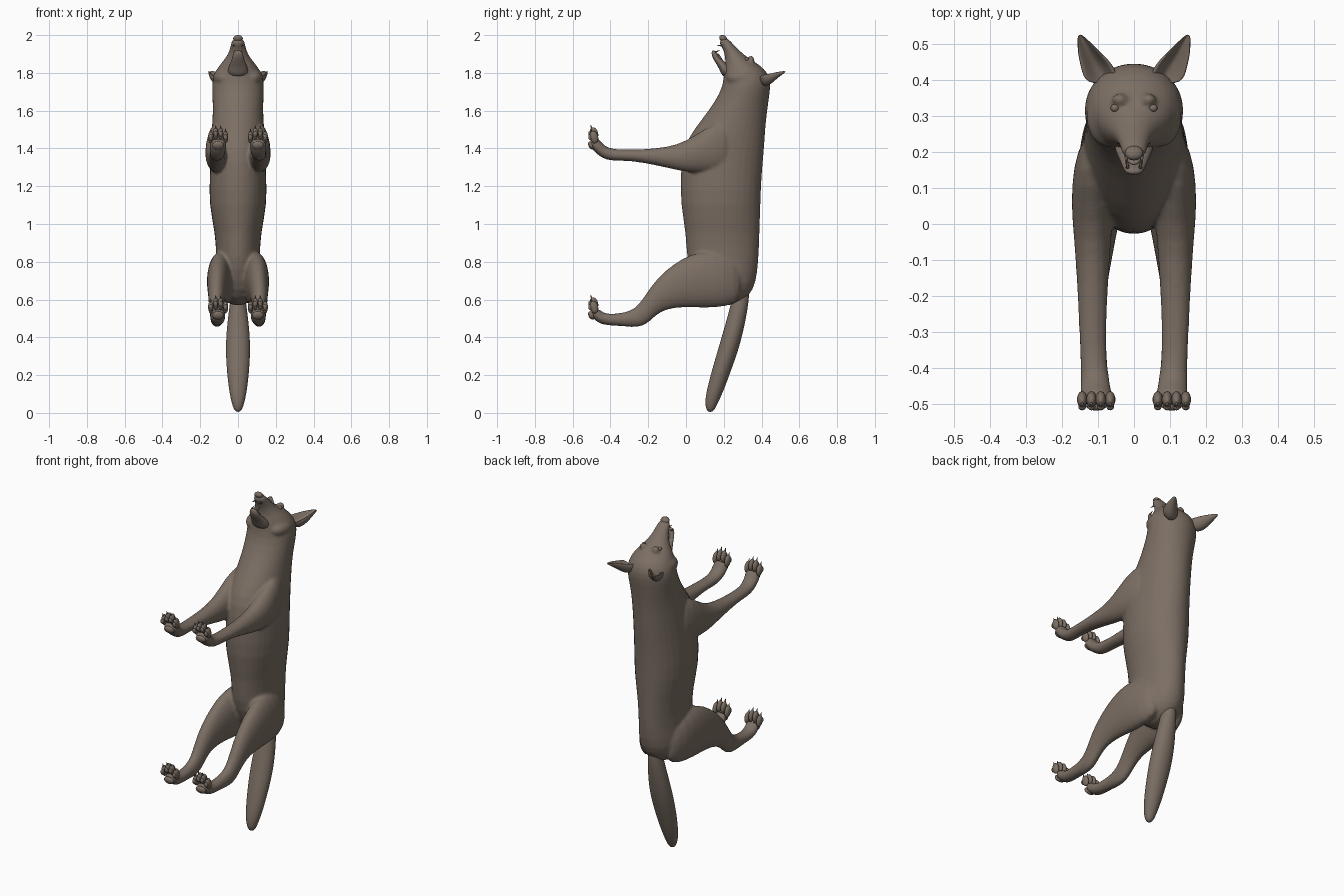
import bpy, bmesh, math
from mathutils import Vector, Matrix

cube = bpy.data.objects.get("Cube")
if cube:
    bpy.data.objects.remove(cube, do_unlink=True)

fur = bpy.data.materials.new("brown_grey_fur")
fur.use_nodes = True
fur_colour = (0.20, 0.158, 0.127, 1)
fur.diffuse_color = fur_colour
fur.node_tree.nodes["Principled BSDF"].inputs["Base Color"].default_value = fur_colour

SIDES = {"left": 1, "right": -1}
RING = 16


def add_loft(bm, rows, side=1, scoop=0.0):
    """Skin elliptical rings; a row holds two outline points (y, z), half width and x."""
    rings = []
    for row in rows:
        y1, z1, y2, z2, half_width = row[:5]
        centre_x = row[5] if len(row) > 5 else 0
        a, b = Vector((0, y1, z1)), Vector((0, y2, z2))
        centre, radius = (a + b) / 2, (a - b) / 2
        centre.x = centre_x * side
        ring = []
        for i in range(RING):
            angle = math.tau * i / RING
            rise = math.sin(angle)
            if rise > 0:
                rise *= 1 - scoop * rise * rise
            across = Vector((half_width * math.cos(angle), 0, 0))
            ring.append(bm.verts.new(centre + 1.02 * (across + radius * rise)))
        rings.append(ring)
    for low, high in zip(rings, rings[1:]):
        for i in range(RING):
            j = (i + 1) % RING
            bm.faces.new((low[i], low[j], high[j], high[i]))
    bm.faces.new(rings[0][::-1])
    bm.faces.new(rings[-1])


def add_ball(bm, place, size, tilt=0.0):
    """Ellipsoid, tilted about the x axis."""
    matrix = (Matrix.Translation(place) @ Matrix.Rotation(tilt, 4, "X")
              @ Matrix.Diagonal((*size, 1)))
    bmesh.ops.create_uvsphere(bm, u_segments=14, v_segments=10, radius=1, matrix=matrix)


def add_spike(bm, place, radius, length, tilt=0.0):
    """Pointed cone for claws and teeth."""
    matrix = Matrix.Translation(place) @ Matrix.Rotation(tilt, 4, "X")
    bmesh.ops.create_cone(bm, cap_ends=True, segments=8, radius1=radius,
                          radius2=radius * 0.15, depth=length, matrix=matrix)


def finish(name, bm, subdivide=0):
    bmesh.ops.recalc_face_normals(bm, faces=bm.faces)
    mesh = bpy.data.meshes.new(name)
    bm.to_mesh(mesh)
    bm.free()
    mesh.materials.append(fur)
    mesh.shade_smooth()
    obj = bpy.data.objects.new(name, mesh)
    bpy.context.collection.objects.link(obj)
    if subdivide:
        obj.modifiers.new("round", "SUBSURF").levels = subdivide
        obj.modifiers["round"].render_levels = subdivide
    return obj


# Trunk, neck and upper head, from rump to muzzle
trunk = [
    (.20, .56, .28, .58, .04), (.10, .60, .335, .62, .09),
    (.04, .70, .37, .68, .125), (0, .82, .385, .80, .115),
    (0, .95, .39, .95, .12), (-.03, 1.1, .395, 1.1, .155),
    (-.03, 1.26, .40, 1.25, .15), (-.02, 1.4, .415, 1.4, .145),
    (.04, 1.5, .42, 1.5, .14), (.12, 1.6, .43, 1.6, .132),
    (.185, 1.7, .445, 1.7, .138), (.20, 1.77, .45, 1.76, .138),
    (.20, 1.82, .425, 1.815, .115), (.21, 1.86, .37, 1.855, .085),
    (.205, 1.885, .32, 1.885, .06), (.20, 1.92, .275, 1.925, .044),
    (.18, 1.95, .235, 1.97, .037), (.172, 1.97, .208, 1.993, .028),
]
# Foreleg from shoulder blade to paw
foreleg = [
    (.25, 1.53, .25, 1.3, .03, .11), (.15, 1.54, .17, 1.28, .05, .12),
    (.05, 1.47, .05, 1.27, .06, .115), (-.04, 1.42, -.03, 1.28, .052, .115),
    (-.15, 1.4, -.15, 1.31, .044, .115), (-.3, 1.392, -.3, 1.337, .037, .115),
    (-.38, 1.396, -.39, 1.333, .037, .112), (-.425, 1.407, -.445, 1.345, .04, .108),
    (-.455, 1.44, -.505, 1.4, .046, .105), (-.465, 1.46, -.515, 1.44, .042, .105),
]
# Hind leg from hip through hock to paw
hind_leg = [
    (.3, .78, .3, .6, .03, .08), (.2, .85, .22, .56, .065, .09),
    (.08, .86, .1, .555, .07, .095), (-.02, .82, 0, .56, .06, .105),
    (-.11, .755, -.07, .555, .05, .11), (-.18, .68, -.14, .535, .042, .115),
    (-.23, .6, -.19, .485, .036, .115), (-.275, .547, -.24, .448, .033, .113),
    (-.34, .528, -.34, .46, .033, .11), (-.41, .522, -.42, .463, .036, .108),
    (-.45, .535, -.475, .475, .041, .106), (-.465, .56, -.515, .535, .043, .105),
]
bm = bmesh.new()
add_loft(bm, trunk)
for side in SIDES.values():
    add_loft(bm, foreleg, side)
    add_loft(bm, hind_leg, side)
    # Cheek ruff and brow
    add_ball(bm, (.075 * side, .30, 1.775), (.06, .09, .05))
    add_ball(bm, (.04 * side, .345, 1.868), (.024, .018, .024))
body = finish("body", bm, 1)
remesh = body.modifiers.new("blend", "REMESH")
remesh.mode = "VOXEL"
remesh.voxel_size = 0.008
remesh.use_smooth_shade = True
relax = body.modifiers.new("relax", "SMOOTH")
relax.factor, relax.iterations = 0.5, 6

# Tail
bm = bmesh.new()
add_loft(bm, [
    (.25, .66, .335, .68, .03), (.24, .58, .335, .60, .042),
    (.20, .44, .31, .46, .06), (.165, .32, .28, .34, .066),
    (.13, .2, .237, .22, .058), (.105, .1, .2, .12, .046),
    (.1, .04, .168, .05, .032), (.115, .002, .145, .005, .015),
])
finish("tail", bm, 2)

# Lower jaw, tongue, teeth and nose
bm = bmesh.new()
add_loft(bm, [
    (.26, 1.8, .195, 1.77, .06), (.225, 1.845, .178, 1.82, .05),
    (.182, 1.875, .152, 1.86, .034), (.165, 1.9, .135, 1.89, .028),
    (.15, 1.922, .136, 1.918, .018),
])
finish("lower_jaw", bm, 2)
bm = bmesh.new()
add_ball(bm, (0, .183, 1.873), (.02, .008, .035), .5)
finish("tongue", bm)
bm = bmesh.new()
for side in SIDES.values():
    add_spike(bm, (.018 * side, .168, 1.915), .005, .026, -1.2)
    add_spike(bm, (.022 * side, .177, 1.945), .005, .026, 1.5)
finish("canine_teeth", bm)
bm = bmesh.new()
add_ball(bm, (0, .197, 1.982), (.026, .022, .017), -.6)
finish("nose", bm)

for label, side in SIDES.items():
    # Scooped ears facing up
    bm = bmesh.new()
    add_loft(bm, [
        (.37, 1.825, .40, 1.725, .05, .085), (.43, 1.828, .445, 1.735, .047, .101),
        (.47, 1.826, .475, 1.765, .034, .122), (.505, 1.82, .508, 1.79, .017, .14),
        (.525, 1.814, .527, 1.803, .006, .15),
    ], side, scoop=1.5)
    finish(f"{label}_ear", bm, 2)

    bm = bmesh.new()
    add_ball(bm, (.053 * side, .322, 1.873), (.012, .011, .01))
    finish(f"{label}_eye", bm)

    # Toes, claws and pads, alike on all four paws
    for paw, base in (("front", 1.4), ("hind", .5)):
        toes, claws, pads = bmesh.new(), bmesh.new(), bmesh.new()
        for i in range(4):
            offset = i - 1.5
            x = (.105 + .026 * offset) * side
            reach = base + (.078 if abs(offset) < 1 else .06)
            add_ball(toes, (x, -.487, reach), (.0145, .022, .034), .25)
            add_spike(claws, (x, -.5, reach + .032), .007, .03, .35)
            add_ball(pads, (x, -.507, reach - .002), (.011, .01, .016), .25)
        add_ball(pads, (.105 * side, -.5, base + .016), (.032, .016, .024), .5)
        finish(f"{label}_{paw}_toes", toes)
        finish(f"{label}_{paw}_claws", claws)
        finish(f"{label}_{paw}_pads", pads)
